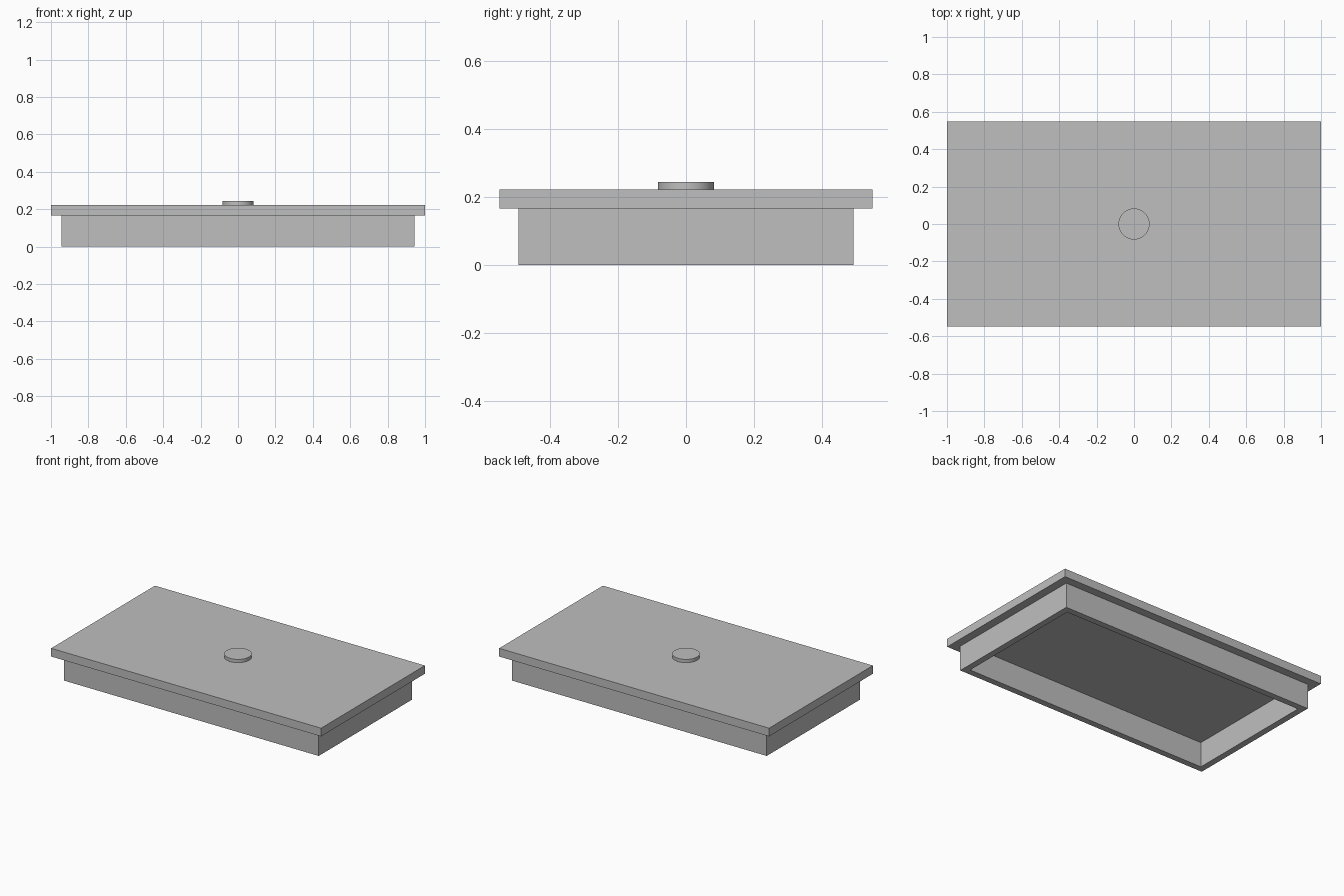
import bpy
import bmesh
import math

cube = bpy.data.objects.get("Cube")
if cube:
    bpy.data.objects.remove(cube, do_unlink=True)

# Single flat grey
grey = bpy.data.materials.new("light grey")
grey.use_nodes = True
colour = (0.52, 0.52, 0.52, 1)
grey.diffuse_color = colour
grey.node_tree.nodes["Principled BSDF"].inputs["Base Color"].default_value = colour

SKIRT_TOP, LID_TOP, KNOB_TOP = 0.167, 0.222, 0.244
WALL = 0.042


def add_object(name, bm):
    bmesh.ops.recalc_face_normals(bm, faces=bm.faces)
    mesh = bpy.data.meshes.new(name)
    bm.to_mesh(mesh)
    bm.free()
    mesh.materials.append(grey)
    obj = bpy.data.objects.new(name, mesh)
    bpy.context.collection.objects.link(obj)
    return obj


def rectangle(bm, hx, hy, z):
    return [bm.verts.new((sx * hx, sy * hy, z))
            for sx, sy in ((-1, -1), (1, -1), (1, 1), (-1, 1))]


def bridge(bm, a, b):
    for i in range(4):
        j = (i + 1) % 4
        bm.faces.new((a[i], a[j], b[j], b[i]))


# Lid slab
bm = bmesh.new()
low = rectangle(bm, 1, 0.549, SKIRT_TOP)
high = rectangle(bm, 1, 0.549, LID_TOP)
bridge(bm, low, high)
bm.faces.new(low)
bm.faces.new(high)
add_object("lid", bm)

# Hollow skirt, open underneath
bm = bmesh.new()
hx, hy = 0.944, 0.494
rings = [rectangle(bm, hx - inset, hy - inset, z)
         for inset, z in ((0, 0), (0, SKIRT_TOP), (WALL, SKIRT_TOP), (WALL, 0))]
for k in range(4):
    bridge(bm, rings[k], rings[(k + 1) % 4])
add_object("skirt", bm)

# Round knob
bpy.ops.mesh.primitive_cylinder_add(
    vertices=64, radius=0.083, depth=KNOB_TOP - LID_TOP,
    location=(0, 0, (KNOB_TOP + LID_TOP) / 2))
knob = bpy.context.object
knob.name = "knob"
knob.data.materials.append(grey)
bpy.ops.object.shade_smooth_by_angle(angle=math.radians(30))
